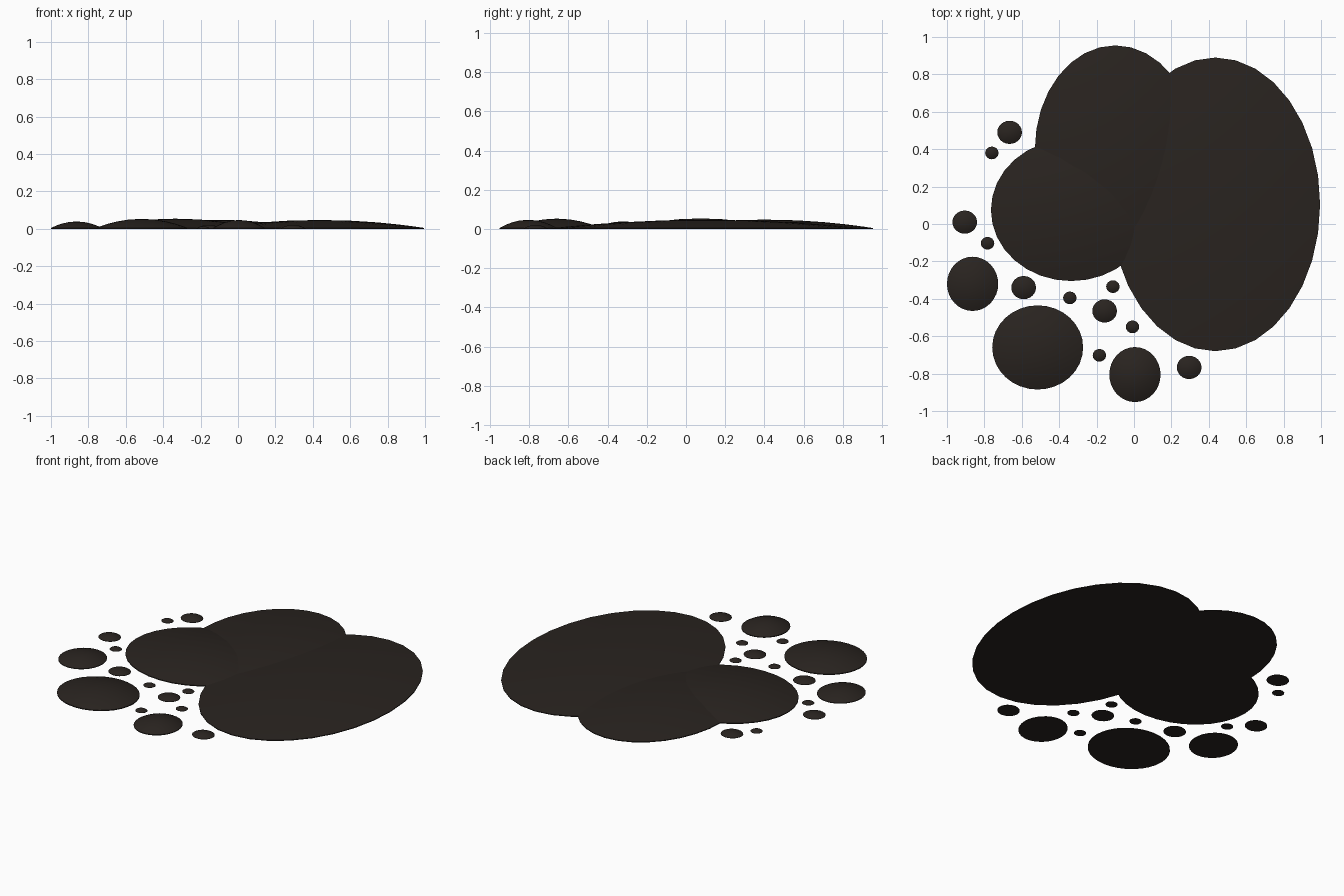
import bpy, bmesh
from math import cos, sin, pi, radians

if "Cube" in bpy.data.objects:
    bpy.data.objects.remove(bpy.data.objects["Cube"])

mat = bpy.data.materials.new("dark_liquid")
mat.diffuse_color = (0.022, 0.017, 0.014, 1)
mat.use_nodes = True
mat.node_tree.nodes["Principled BSDF"].inputs["Base Color"].default_value = mat.diffuse_color


# A flat-bottomed, gently domed elliptical blob
def blob(name, x, y, rx, ry, h, sides=32):
    bm = bmesh.new()
    edge = h * 0.1

    def ring(r, z):
        return [bm.verts.new((x + rx * r * cos(2 * pi * i / sides),
                              y + ry * r * sin(2 * pi * i / sides), z))
                for i in range(sides)]

    radii = (1, 0.9, 0.75, 0.55, 0.3)
    rings = [ring(1, 0)] + [ring(r, edge + (h - edge) * (1 - r * r)) for r in radii]
    for a, b in zip(rings, rings[1:]):
        for i in range(sides):
            j = (i + 1) % sides
            bm.faces.new((a[i], a[j], b[j], b[i]))
    top = bm.verts.new((x, y, h))
    for i in range(sides):
        bm.faces.new((rings[-1][i], rings[-1][(i + 1) % sides], top))
    bm.faces.new(rings[0][::-1])
    me = bpy.data.meshes.new(name)
    bm.to_mesh(me)
    bm.free()
    me.materials.append(mat)
    ob = bpy.data.objects.new(name, me)
    bpy.context.collection.objects.link(ob)
    bpy.ops.object.select_all(action='DESELECT')
    ob.select_set(True)
    bpy.context.view_layer.objects.active = ob
    bpy.ops.object.shade_smooth_by_angle(angle=radians(30))


# Main puddle: three overlapping blobs
blob("puddle_right", 0.435, 0.105, 0.56, 0.785, 0.047)
blob("puddle_back", -0.10, 0.40, 0.43, 0.555, 0.048)
blob("puddle_left", -0.335, 0.075, 0.43, 0.38, 0.054)

# Large splashes
blob("splash_front_left", -0.515, -0.66, 0.243, 0.225, 0.053)
blob("splash_left", -0.863, -0.32, 0.137, 0.145, 0.039)
blob("splash_front", 0.005, -0.805, 0.137, 0.147, 0.047)

# Medium drops
for x, y in [(-0.665, 0.49), (-0.905, 0.01), (-0.59, -0.34),
             (-0.157, -0.465), (0.295, -0.767)]:
    blob("drop", x, y, 0.066, 0.062, 0.021, 24)

# Tiny droplets
for x, y in [(-0.76, 0.38), (-0.783, -0.103), (-0.343, -0.395),
             (-0.113, -0.335), (-0.008, -0.55), (-0.185, -0.702)]:
    blob("droplet", x, y, 0.036, 0.034, 0.014, 16)
